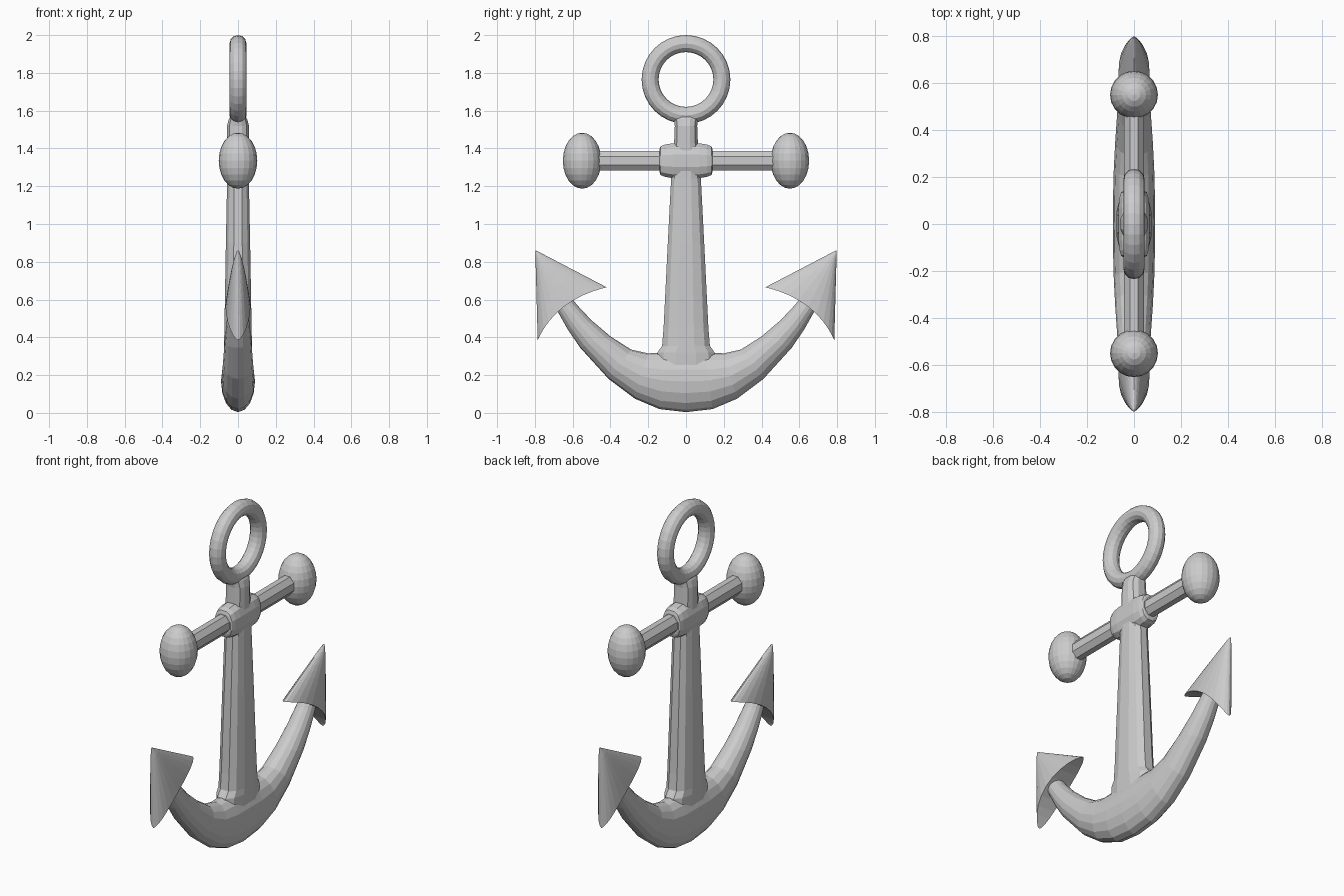
import bpy, bmesh
from math import cos, sin, pi, copysign

if "Cube" in bpy.data.objects:
    bpy.data.objects.remove(bpy.data.objects["Cube"])


def finish(name, bm):
    bmesh.ops.recalc_face_normals(bm, faces=bm.faces)
    me = bpy.data.meshes.new(name)
    bm.to_mesh(me)
    bm.free()
    ob = bpy.data.objects.new(name, me)
    bpy.context.collection.objects.link(ob)
    return ob


def loft(name, stations, sides=16, power=1.0, turn=0.0):
    """Skin oval sections; each station is (y1, z1, y2, z2, half width in x)."""
    bm = bmesh.new()
    rings = []
    for y1, z1, y2, z2, hx in stations:
        ring = []
        for i in range(sides):
            a = 2 * pi * (i + turn) / sides
            c = copysign(abs(cos(a)) ** power, cos(a))
            s = copysign(abs(sin(a)) ** power, sin(a))
            ring.append(bm.verts.new((hx * s, (y1 + y2) / 2 + c * (y1 - y2) / 2,
                                      (z1 + z2) / 2 + c * (z1 - z2) / 2)))
        rings.append(ring)
    for r0, r1 in zip(rings, rings[1:]):
        for i in range(sides):
            j = (i + 1) % sides
            bm.faces.new((r0[i], r0[j], r1[j], r1[i]))
    bm.faces.new(rings[0])
    bm.faces.new(rings[-1])
    return finish(name, bm)


def along_y(name, profile, z, **kw):
    """Bar along y from (y, half height, half width) rows."""
    return loft(name, [(y, z + h, y, z - h, w) for y, h, w in profile], **kw)


STOCK_Z = 1.335

# Shackle ring
bpy.ops.mesh.primitive_torus_add(major_radius=0.19, minor_radius=0.045, major_segments=32,
                                 minor_segments=12, location=(0, 0, 1.765),
                                 rotation=(0, pi / 2, 0))
bpy.context.object.name = "ring"

# Tapered shank, flaring into the arms and the ring
shank = [(0.22, 0.16, 0.075), (0.32, 0.155, 0.077), (0.355, 0.13, 0.076), (0.45, 0.122, 0.074),
         (0.9, 0.099, 0.066), (1.24, 0.081, 0.059), (1.42, 0.065, 0.06),
         (1.52, 0.061, 0.06), (1.555, 0.066, 0.05), (1.58, 0.07, 0.035)]
loft("shank", [(-w, z, w, z, hx) for z, w, hx in shank], sides=12, power=0.8, turn=0.5)

# Cross stock and its collar
along_y("stock", [(-0.52, 0.057, 0.045), (0.52, 0.057, 0.045)], STOCK_Z, sides=8, turn=0.5)
along_y("collar", [(-0.14, 0.062, 0.05), (-0.135, 0.078, 0.056), (-0.11, 0.088, 0.064),
                   (-0.07, 0.095, 0.068), (0.07, 0.095, 0.068), (0.11, 0.088, 0.064),
                   (0.135, 0.078, 0.056), (0.14, 0.062, 0.05)],
        STOCK_Z, sides=12, power=0.8, turn=0.5)

# Curved arms: upper point, lower point, half thickness
arm = [(0.0, 0.33, 0.0, 0.004, 0.09), (0.1, 0.322, 0.14, 0.02, 0.089),
       (0.2, 0.315, 0.27, 0.075, 0.086), (0.29, 0.335, 0.41, 0.18, 0.08),
       (0.4, 0.405, 0.56, 0.345, 0.071), (0.5, 0.49, 0.625, 0.44, 0.062),
       (0.58, 0.575, 0.67, 0.52, 0.053), (0.62, 0.63, 0.71, 0.585, 0.045)]
left = [(-a, b, -c, d, x) for a, b, c, d, x in reversed(arm[1:])]
loft("arms", left + arm, sides=16)


# Fluke: flattened cone with a hollow base, rounded off at the tip
def fluke(name, side):
    bm = bmesh.new()
    inner, mid, outer, tip = (0.42, 0.665), (0.69, 0.60), (0.785, 0.385), (0.798, 0.862)
    n, rows = 12, 10

    def base(u):
        return [(1 - u) ** 2 * a + 2 * u * (1 - u) * b + u * u * c
                for a, b, c in zip(inner, mid, outer)]
    rings = []
    for k in range(rows):
        s = 0.97 * k / (rows - 1)
        ring = []
        for i in range(2 * n):
            t = cos(pi * i / n)
            y, z = base((1 - t) / 2)
            y, z = y + (tip[0] - y) * s, z + (tip[1] - z) * s
            x = 0.066 * max(0, 1 - t * t) ** 0.65 * (1 - s) ** 0.65
            ring.append(bm.verts.new((x if i < n else -x, side * y, z)))
        rings.append(ring)
    for r0, r1 in zip(rings, rings[1:]):
        for i in range(2 * n):
            j = (i + 1) % (2 * n)
            bm.faces.new((r0[i], r0[j], r1[j], r1[i]))
    top = bm.verts.new((0, side * tip[0], tip[1]))
    for i in range(2 * n):
        bm.faces.new((rings[-1][i], rings[-1][(i + 1) % (2 * n)], top))
    # hollow base closed strip by strip
    r = rings[0]
    for i in range(1, n - 1):
        bm.faces.new((r[i], r[i + 1], r[2 * n - i - 1], r[2 * n - i]))
    bm.faces.new((r[0], r[1], r[-1]))
    bm.faces.new((r[n - 1], r[n], r[n + 1]))
    finish(name, bm)


# Mirrored end parts
for side, label in ((-1, "left"), (1, "right")):
    fluke(label + "_fluke", side)
    bpy.ops.mesh.primitive_uv_sphere_add(segments=20, ring_count=12, radius=1,
                                         location=(0, side * 0.55, STOCK_Z))
    ball = bpy.context.object
    ball.name = label + "_stock_ball"
    ball.scale = (0.102, 0.102, 0.148)
